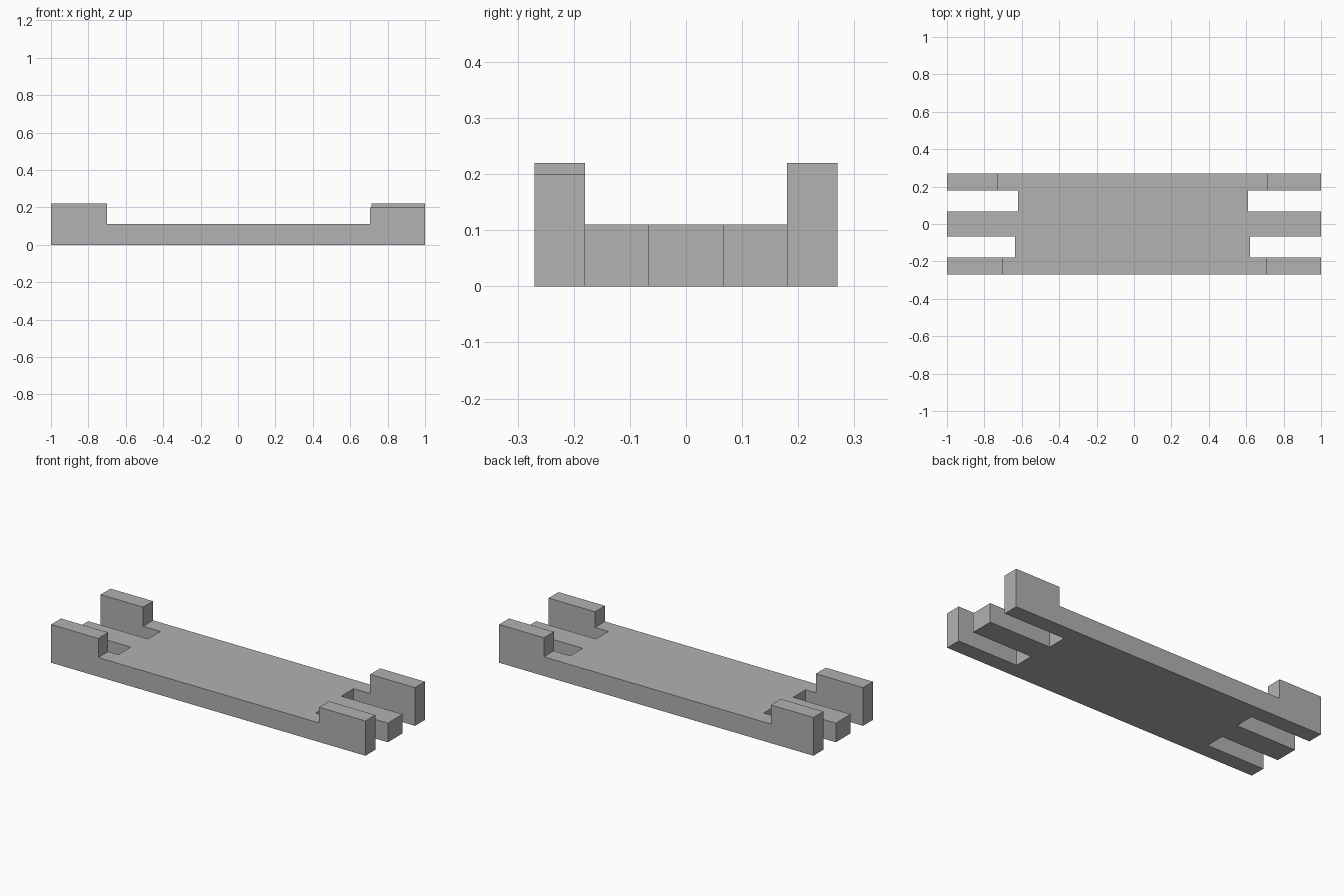
import bpy, bmesh

cube = bpy.data.objects.get("Cube")
if cube:
    bpy.data.objects.remove(cube, do_unlink=True)

# Single grey material
GREY = (0.445, 0.445, 0.445, 1)
grey = bpy.data.materials.new("plain grey")
grey.use_nodes = True
grey.diffuse_color = GREY
grey.node_tree.nodes["Principled BSDF"].inputs["Base Color"].default_value = GREY

HALF_LENGTH, HALF_WIDTH, DECK = 1.0, 0.27, 0.11
ARM, TONGUE = 0.18, 0.067      # inner edge of arms, half width of tongue


def prism(name, outline, bottom, top):
    """Extrude a flat outline from bottom to top."""
    bm = bmesh.new()
    face = bm.faces.new([bm.verts.new((x, y, bottom)) for x, y in outline])
    new = bmesh.ops.extrude_face_region(bm, geom=[face])["geom"]
    verts = [v for v in new if isinstance(v, bmesh.types.BMVert)]
    bmesh.ops.translate(bm, verts=verts, vec=(0, 0, top - bottom))
    bmesh.ops.recalc_face_normals(bm, faces=bm.faces)
    mesh = bpy.data.meshes.new(name)
    bm.to_mesh(mesh)
    bm.free()
    mesh.materials.append(grey)
    obj = bpy.data.objects.new(name, mesh)
    bpy.context.collection.objects.link(obj)
    return obj


def end_outline(side, front_slot, back_slot):
    """Three prongs with two slots, running from front to back."""
    x = side * HALF_LENGTH
    points = [(x, -HALF_WIDTH)]
    for depth, y0, y1 in ((front_slot, -ARM, -TONGUE), (back_slot, TONGUE, ARM)):
        d = side * depth
        points += [(x, y0), (d, y0), (d, y1), (x, y1)]
    return points + [(x, HALF_WIDTH)]


# Slotted deck
right_end = end_outline(-1, 0.635, 0.62)
left_end = end_outline(1, 0.62, 0.61)
prism("deck", left_end + right_end[::-1], 0, DECK)

# Raised corner blocks on the outer arms
blocks = {
    "front_right_block": (-1, -1, 0.70, 0.22),
    "back_right_block": (-1, 1, 0.73, 0.22),
    "front_left_block": (1, -1, 0.705, 0.20),
    "back_left_block": (1, 1, 0.715, 0.22),
}
for name, (sx, sy, inner, top) in blocks.items():
    x0, x1 = sx * inner, sx * HALF_LENGTH
    y0, y1 = sy * ARM, sy * HALF_WIDTH
    prism(name, [(x0, y0), (x1, y0), (x1, y1), (x0, y1)], DECK, top)
